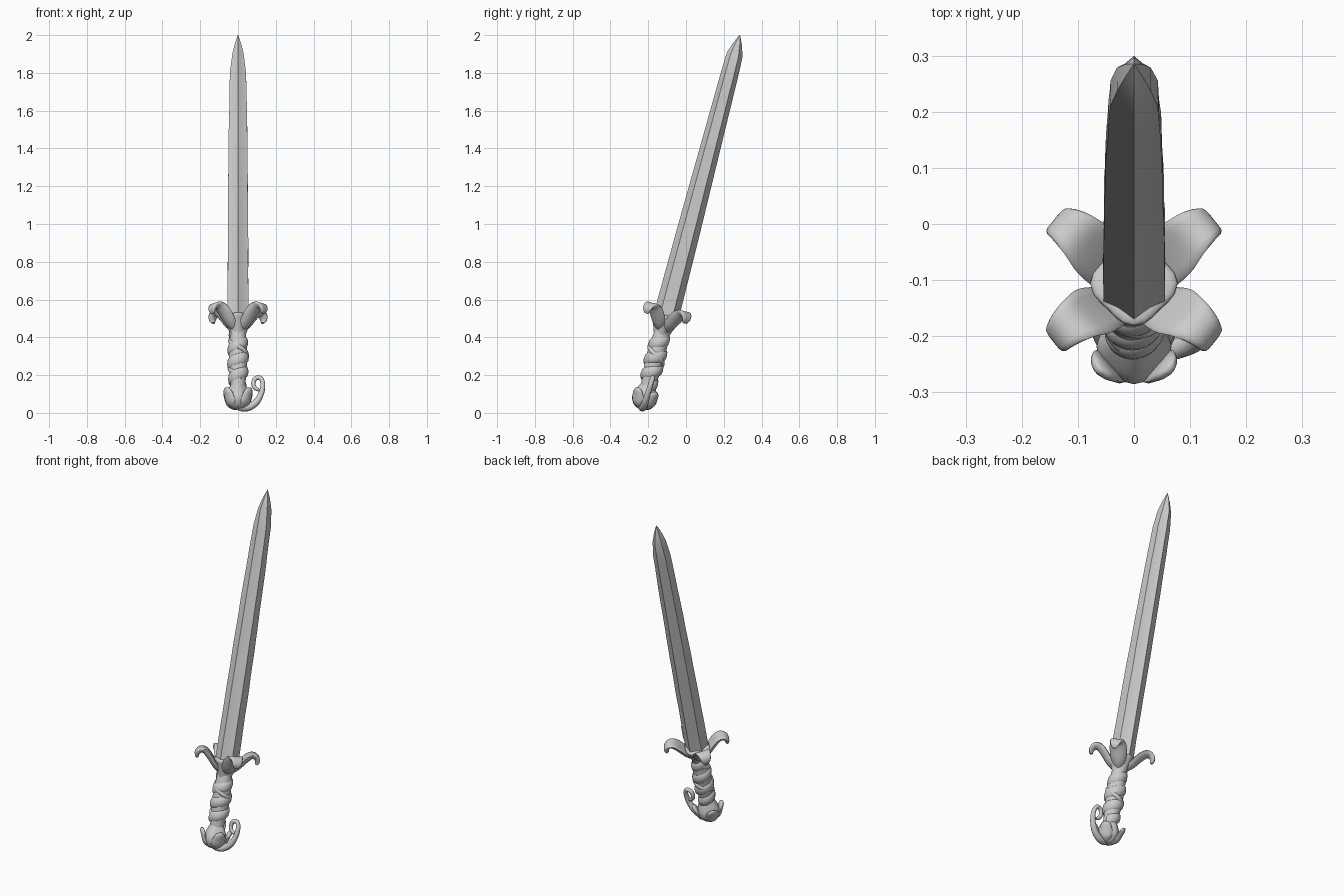
import bpy, bmesh, math, random
from mathutils import Vector, Matrix

random.seed(3)
cube = bpy.data.objects.get("Cube")
if cube:
    bpy.data.objects.remove(cube)

steel = bpy.data.materials.new("plain grey")
steel.use_nodes = True
GREY = (0.6, 0.6, 0.6, 1)
steel.diffuse_color = GREY
steel.node_tree.nodes["Principled BSDF"].inputs["Base Color"].default_value = GREY

# The whole sword leans back around the x axis
LEAN = Matrix.Translation((0, -0.239, 0)) @ Matrix.Rotation(-math.atan(0.262), 4, "X")


def loft(name, rings, angle=40):
    """Skin a list of equal-length rings and cap both ends."""
    bm = bmesh.new()
    loops = [[bm.verts.new(LEAN @ p) for p in ring] for ring in rings]
    n = len(loops[0])
    for a, b in zip(loops, loops[1:]):
        for i in range(n):
            j = (i + 1) % n
            bm.faces.new((a[i], a[j], b[j], b[i]))
    bm.faces.new(loops[0])
    bm.faces.new(loops[-1])
    bmesh.ops.recalc_face_normals(bm, faces=bm.faces)
    mesh = bpy.data.meshes.new(name)
    bm.to_mesh(mesh)
    bm.free()
    mesh.materials.append(steel)
    obj = bpy.data.objects.new(name, mesh)
    bpy.context.collection.objects.link(obj)
    bpy.ops.object.select_all(action="DESELECT")
    bpy.context.view_layer.objects.active = obj
    obj.select_set(True)
    bpy.ops.object.shade_smooth_by_angle(angle=math.radians(angle))
    return obj


def smooth_path(keys, steps=4):
    """Catmull-Rom interpolation of tuples of any length."""
    keys = [Vector(k) for k in keys]
    out = []
    for i in range(len(keys) - 1):
        a, b = keys[max(i - 1, 0)], keys[i]
        c, d = keys[i + 1], keys[min(i + 2, len(keys) - 1)]
        for k in range(steps):
            t = k / steps
            out.append(0.5 * (2 * b + (c - a) * t + (2 * a - 5 * b + 4 * c - d) * t**2
                              + (3 * b - a - 3 * c + d) * t**3))
    return out + [keys[-1]]


def petal(name, azimuth, keys, cup=0.3, sides=14):
    """Leaf along a (radius, height, half width, half thickness) path."""
    pts = smooth_path([k for k in keys])
    out = Vector((math.cos(azimuth), math.sin(azimuth), 0))
    side = Vector((-out.y, out.x, 0))
    up = Vector((0, 0, 1))
    rings = []
    for i, p in enumerate(pts):
        d = pts[min(i + 1, len(pts) - 1)] - pts[max(i - 1, 0)]
        normal = (up * d[0] - out * d[1]).normalized()
        ring = []
        for k in range(sides):
            a = math.tau * k / sides
            c = math.cos(a)
            ring.append(out * p[0] + up * p[1] + side * c * p[2]
                        + normal * (math.sin(a) * p[3] + cup * p[2] * c * c))
        rings.append(ring)
    return loft(name, rings, 60)


def turned(name, profile, lobes=0, depth=0.0, sides=24):
    """Round body from a (radius, height) profile, optionally lobed."""
    rings = []
    for r, z in smooth_path(profile):
        ring = []
        for k in range(sides):
            a = math.tau * k / sides
            rr = r * (1 + depth * math.cos(lobes * a))
            ring.append(Vector((rr * math.cos(a), rr * math.sin(a), z)))
        rings.append(ring)
    return loft(name, rings, 60)


def tube(name, points, radii, sides=10):
    rings = []
    for i, p in enumerate(points):
        d = (points[min(i + 1, len(points) - 1)] - points[max(i - 1, 0)]).normalized()
        u = Vector((0, 1, 0))
        v = d.cross(u).normalized()
        rings.append([p + (u * math.cos(math.tau * k / sides)
                           + v * math.sin(math.tau * k / sides)) * radii[i]
                      for k in range(sides)])
    return loft(name, rings, 60)


# Blade: six-edged section with hollow faces, lightly worn edges
outline = [(0.5, 0.056, 0.068), (1.0, 0.055, 0.062), (1.5, 0.051, 0.053),
           (1.86, 0.043, 0.047), (1.96, 0.031, 0.043), (2.02, 0.016, 0.024),
           (2.068, 0.001, 0.001)]
stations = []
for a, b in zip(outline, outline[1:]):
    n = max(1, round((b[0] - a[0]) / 0.07))
    stations += [Vector(a).lerp(Vector(b), k / n) for k in range(n)]
stations.append(Vector(outline[-1]))
rings = []
for s, w, d in stations:
    ring = []
    for sx, sy in ((1, -1), (1, 1), (-1, 1), (-1, -1)):
        wear = 1 - random.uniform(0, 0.035)
        edge = Vector((sx * w * wear, sy * d * 0.5, s))
        ridge = Vector((0, sy * d, s))
        hollow = Vector((sx * w * 0.5, sy * d * 0.69, s))
        ring += [hollow, edge] if sx * sy < 0 else [edge, hollow, ridge]
        if sx * sy < 0:
            ring.insert(len(ring) - 2, ridge) if not any(
                (p - ridge).length < 1e-6 for p in ring) and len(ring) > 2 else None
    # Order points around the section
    unique = {(round(math.atan2(p.y / (d + 1e-9), p.x / (w + 1e-9)), 3)): p for p in ring}
    rings.append([unique[k] for k in sorted(unique)])
count = len(rings[0])
loft("blade", [r for r in rings if len(r) == count], 14)

# Guard: collar and four curling petals
turned("guard_collar", [(0.036, 0.42), (0.045, 0.45), (0.06, 0.49), (0.072, 0.525),
                        (0.05, 0.535)], 4, 0.08)
guard_keys = [(0.015, 0.45, 0.022, 0.014), (0.06, 0.485, 0.042, 0.016),
              (0.1, 0.532, 0.05, 0.016), (0.13, 0.56, 0.043, 0.016),
              (0.155, 0.56, 0.034, 0.016), (0.168, 0.54, 0.026, 0.014),
              (0.165, 0.518, 0.012, 0.008)]
pommel_keys = [(0.02, 0.03, 0.02, 0.012), (0.05, 0.05, 0.036, 0.014),
               (0.066, 0.085, 0.036, 0.013), (0.077, 0.112, 0.026, 0.012),
               (0.083, 0.125, 0.01, 0.006)]
for end, az in (("front_left", -38), ("front_right", -142),
                ("back_left", 38), ("back_right", 142)):
    petal("guard_petal_" + end, math.radians(az), guard_keys)
    petal("pommel_petal_" + end, math.radians(az), pommel_keys, 0.15)

# Grip with a spiral wrap
turned("grip", [(0.035, 0.1), (0.041, 0.18), (0.047, 0.26), (0.048, 0.34),
                (0.042, 0.42), (0.036, 0.47)])


def wrap(name, start, end, turns, phase, half):
    rings, n = [], int(turns * 28)
    for i in range(n + 1):
        t = i / n
        a = phase + math.tau * turns * t
        z = start + (end - start) * t
        r = 0.04 + 0.009 * math.sin(math.pi * t)
        out = Vector((math.cos(a), math.sin(a), 0))
        rings.append([out * (r + 0.009 * math.sin(math.tau * k / 8))
                      + Vector((0, 0, z + half * math.cos(math.tau * k / 8)))
                      for k in range(8)])
    loft(name, rings, 60)


wrap("grip_wrap", 0.15, 0.43, 3.5, 0.4, 0.028)
wrap("grip_cross_wrap", 0.42, 0.19, 1.5, 2.0, 0.014)

# Pommel bud
turned("pommel", [(0.012, 0.018), (0.04, 0.03), (0.06, 0.06), (0.062, 0.09),
                  (0.052, 0.12), (0.038, 0.15)], 4, 0.06)

# Tendril curling up from the pommel on the left side
keys = [(-0.01, 0, 0.045, 0.02), (0.02, 0, 0.03, 0.021), (0.06, 0.005, 0.034, 0.02),
        (0.1, 0.008, 0.065, 0.018), (0.125, 0.01, 0.115, 0.015),
        (0.131, 0.012, 0.165, 0.013), (0.118, 0.014, 0.195, 0.012),
        (0.092, 0.014, 0.192, 0.012), (0.081, 0.014, 0.165, 0.012),
        (0.09, 0.014, 0.14, 0.011), (0.112, 0.014, 0.128, 0.008)]
path = smooth_path(keys)
tube("tendril", [Vector(p[:3]) for p in path], [p[3] for p in path])
